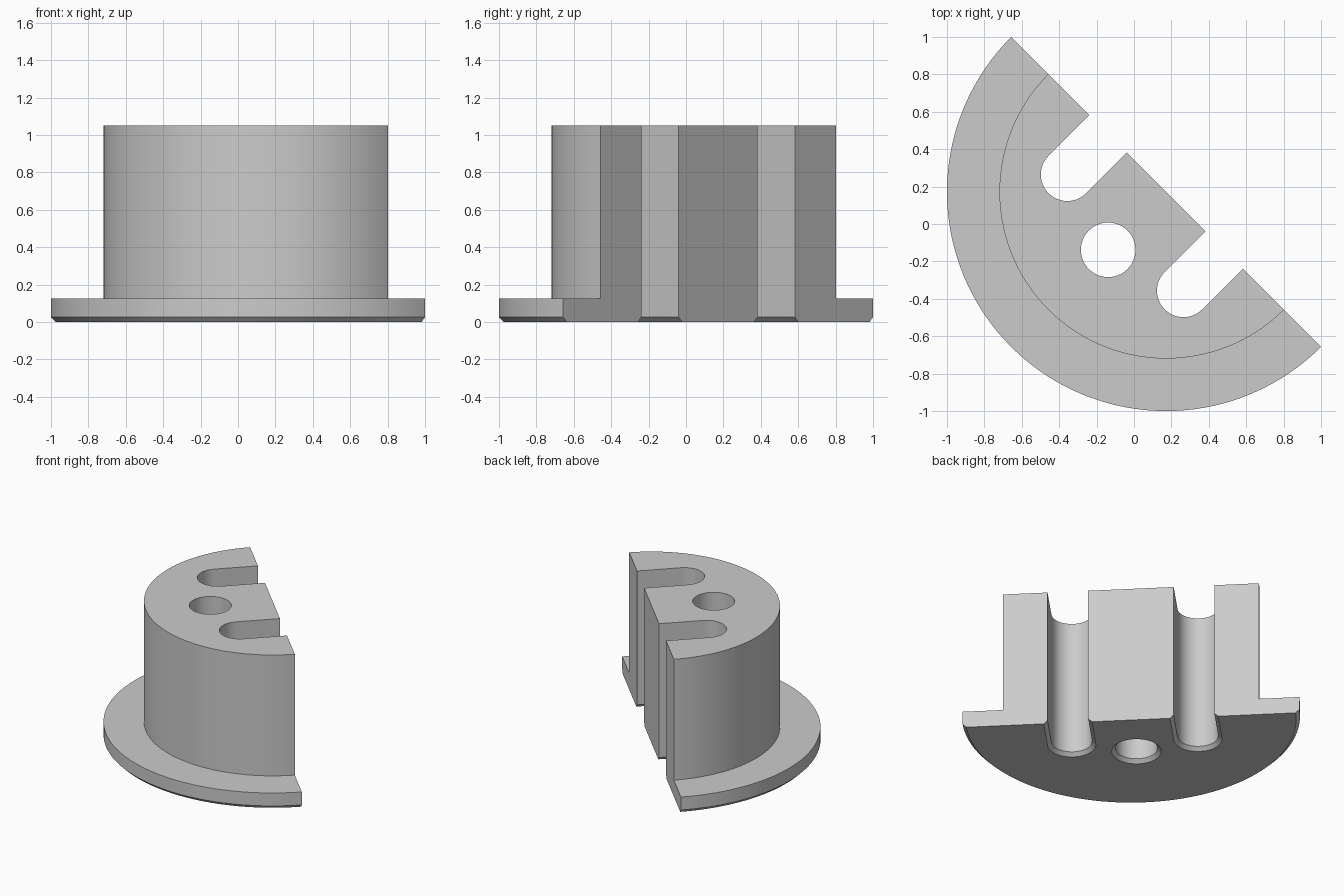
import bpy, bmesh, math

cube = bpy.data.objects.get("Cube")
if cube:
    bpy.data.objects.remove(cube, do_unlink=True)

FLANGE_R, HUB_R = 1.1716, 0.891
SLOT_X, SLOT_DEPTH, SLOT_R = 0.439, 0.308, 0.1415
HOLE_DEPTH, HOLE_R = 0.438, 0.146
FLANGE_Z, TOP_Z, CHAMFER = 0.125, 1.05, 0.026


def arc(cx, cy, r, start, end, n):
    angles = [math.radians(start + (end - start) * i / n) for i in range(n + 1)]
    return [(cx + r * math.cos(a), cy + r * math.sin(a)) for a in angles]


def slot(cx, r):
    """Open slot with a round end, traced from the cut face inwards and back."""
    return [(cx - r, 0)] + arc(cx, SLOT_DEPTH, r, 180, 0, 24) + [(cx + r, 0)]


def outline(radius, grow=0):
    """Half disc; the hub corners are kept on the cut face at every level."""
    return (arc(0, 0, radius, 0, 180, 72) + [(-HUB_R, 0)]
            + slot(-SLOT_X, SLOT_R + grow) + slot(SLOT_X, SLOT_R + grow)
            + [(HUB_R, 0)])


bm = bmesh.new()
cache = {}


def vert(x, y, z):
    # Turn the half disc so that its cut face looks to the back left
    s = math.sqrt(0.5)
    off = FLANGE_R - 1
    p = (off + (x - y) * s, off + (-x - y) * s, z)
    key = tuple(round(c, 4) for c in p)
    if key not in cache:
        cache[key] = bm.verts.new(p)
    return cache[key]


def ring(points, z):
    return [vert(x, y, z) for x, y in points]


def bridge(lower, upper):
    n = len(lower)
    for i in range(n):
        j = (i + 1) % n
        corners = list(dict.fromkeys((lower[i], lower[j], upper[j], upper[i])))
        if len(corners) > 2:
            bm.faces.new(corners)


def cap(loops, up):
    edges = []
    for loop in loops:
        loop = list(dict.fromkeys(loop))
        for a, b in zip(loop, loop[1:] + loop[:1]):
            edges.append(bm.edges.get((a, b)) or bm.edges.new((a, b)))
    bmesh.ops.triangle_fill(bm, edges=edges, use_beauty=True, normal=(0, 0, up))


# Outer walls: chamfer, flange rim, flange step, hub
walls = [ring(outline(FLANGE_R - CHAMFER, CHAMFER), 0),
         ring(outline(FLANGE_R), CHAMFER),
         ring(outline(FLANGE_R), FLANGE_Z),
         ring(outline(HUB_R), FLANGE_Z),
         ring(outline(HUB_R), TOP_Z)]
for a, b in zip(walls, walls[1:]):
    bridge(a, b)

# Through hole, countersunk below
hole = [ring(arc(0, HOLE_DEPTH, r, 0, 360, 48)[:-1], z)
        for r, z in ((HOLE_R + CHAMFER, 0), (HOLE_R, CHAMFER), (HOLE_R, TOP_Z))]
for a, b in zip(hole, hole[1:]):
    bridge(a, b)

# Flat bottom and top
cap((walls[0], hole[0]), -1)
cap((walls[-1], hole[-1]), 1)
bmesh.ops.recalc_face_normals(bm, faces=bm.faces)

mesh = bpy.data.meshes.new("flanged_half_hub")
bm.to_mesh(mesh)
bm.free()
hub = bpy.data.objects.new("flanged_half_hub", mesh)
bpy.context.collection.objects.link(hub)

# Plain grey
grey = bpy.data.materials.new("light_grey")
grey.use_nodes = True
colour = (0.6, 0.6, 0.6, 1)
grey.diffuse_color = colour
grey.node_tree.nodes["Principled BSDF"].inputs["Base Color"].default_value = colour
mesh.materials.append(grey)

bpy.ops.object.select_all(action="DESELECT")
hub.select_set(True)
bpy.context.view_layer.objects.active = hub
bpy.ops.object.shade_smooth_by_angle(angle=math.radians(30))
